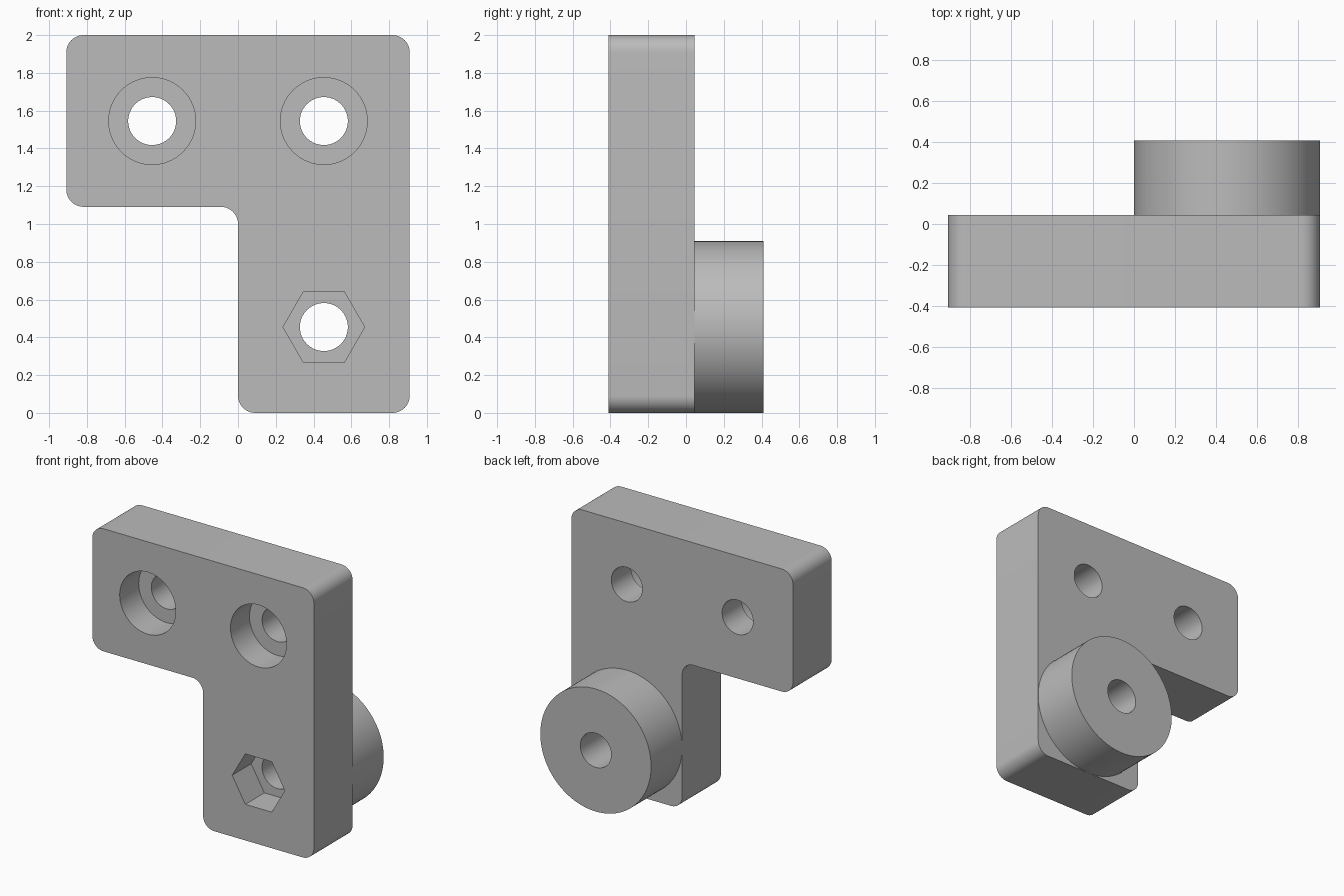
import bpy, bmesh, math
from mathutils import Matrix, Vector

cube = bpy.data.objects.get("Cube")
if cube:
    bpy.data.objects.remove(cube, do_unlink=True)

FRONT, BACK, BOSS_BACK = -0.409, 0.045, 0.409
HALF, OFFSET = 0.909, 0.4545
LOW_Z, HIGH_Z, STEP_Z = 0.4545, 1.545, 1.091
POCKET = FRONT + 0.223

grey = bpy.data.materials.new("plain grey")
grey.use_nodes = True
grey.diffuse_color = (0.5, 0.5, 0.5, 1)
grey.node_tree.nodes["Principled BSDF"].inputs["Base Color"].default_value = (0.5, 0.5, 0.5, 1)


def make_object(name, bm):
    bmesh.ops.recalc_face_normals(bm, faces=bm.faces)
    mesh = bpy.data.meshes.new(name)
    bm.to_mesh(mesh)
    bm.free()
    mesh.materials.append(grey)
    obj = bpy.data.objects.new(name, mesh)
    bpy.context.collection.objects.link(obj)
    return obj


def cylinder(name, x, z, radius, y0, y1, sides=96):
    """Prism along y; its first corner points along x."""
    bm = bmesh.new()
    ring = [(x + radius * math.cos(a), y0, z + radius * math.sin(a))
            for a in (math.tau * i / sides for i in range(sides))]
    face = bm.faces.new([bm.verts.new(p) for p in ring])
    extrude(bm, face, y1 - y0)
    return make_object(name, bm)


def extrude(bm, face, depth):
    new = bmesh.ops.extrude_face_region(bm, geom=[face], use_keep_orig=True)["geom"]
    verts = [v for v in new if isinstance(v, bmesh.types.BMVert)]
    bmesh.ops.translate(bm, verts=verts, vec=(0, depth, 0))


def cut(obj, cutters):
    """Subtract the cutters, then bake the result."""
    for cutter in cutters:
        cutter.hide_render = True
        mod = obj.modifiers.new("cut " + cutter.name, "BOOLEAN")
        mod.operation, mod.solver, mod.object = "DIFFERENCE", "EXACT", cutter
    graph = bpy.context.evaluated_depsgraph_get()
    mesh = bpy.data.meshes.new_from_object(obj.evaluated_get(graph))
    obj.modifiers.clear()
    obj.data = mesh


# L-shaped plate with rounded corners
bm = bmesh.new()
outline = [(-HALF, 2), (HALF, 2), (HALF, 0), (0, 0), (0, STEP_Z), (-HALF, STEP_Z)]
profile = bm.faces.new([bm.verts.new((x, FRONT, z)) for x, z in outline])
extrude(bm, profile, BACK - FRONT)
corners = [e for e in bm.edges if abs(e.verts[0].co.y - e.verts[1].co.y) > 0.1]
bmesh.ops.bevel(bm, geom=corners, offset=0.091, segments=10, profile=0.5, affect="EDGES")
plate = make_object("plate", bm)

# Round boss behind the foot
boss = cylinder("boss", OFFSET, LOW_Z, OFFSET, BACK, BOSS_BACK)

# Through holes, round counterbores and hexagonal nut pocket
foot_hole = cylinder("foot_hole", OFFSET, LOW_Z, 0.127, -1, 1, 64)
cutters = [foot_hole, cylinder("nut_pocket", OFFSET, LOW_Z, 0.216, -1, POCKET, 6)]
for side, x in (("right", -OFFSET), ("left", OFFSET)):
    cutters.append(cylinder(side + "_hole", x, HIGH_Z, 0.127, -1, 1, 64))
    cutters.append(cylinder(side + "_counterbore", x, HIGH_Z, 0.23, -1, POCKET, 64))
cut(plate, cutters)
cut(boss, [foot_hole])
for cutter in cutters:
    bpy.data.objects.remove(cutter, do_unlink=True)

# Smooth the round walls, keep the rims sharp
for obj in (plate, boss):
    bpy.ops.object.select_all(action="DESELECT")
    obj.select_set(True)
    bpy.context.view_layer.objects.active = obj
    bpy.ops.object.shade_smooth_by_angle(angle=math.radians(30))
